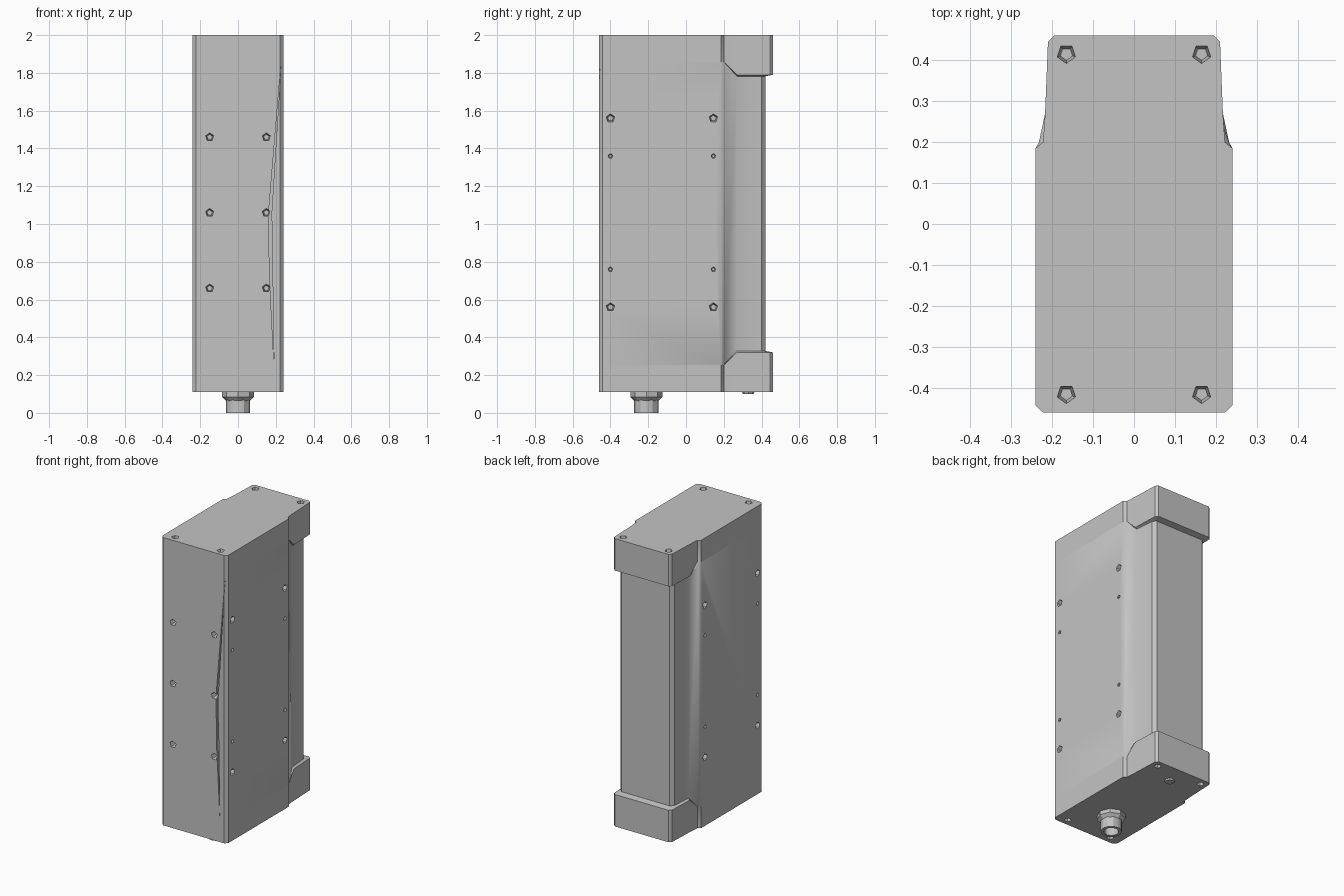
import bpy, bmesh
from math import pi
from mathutils import Matrix, Vector

default = bpy.data.objects.get("Cube")
if default:
    bpy.data.objects.remove(default, do_unlink=True)

grey = bpy.data.materials.new("light grey casing")
grey.use_nodes = True
colour = (0.55, 0.55, 0.55, 1)
grey.diffuse_color = colour
grey.node_tree.nodes["Principled BSDF"].inputs["Base Color"].default_value = colour


def make_object(name, bm, smooth=True):
    bmesh.ops.recalc_face_normals(bm, faces=bm.faces)
    mesh = bpy.data.meshes.new(name)
    bm.to_mesh(mesh)
    bm.free()
    mesh.materials.append(grey)
    obj = bpy.data.objects.new(name, mesh)
    bpy.context.collection.objects.link(obj)
    if smooth:
        bpy.ops.object.select_all(action='DESELECT')
        obj.select_set(True)
        bpy.context.view_layer.objects.active = obj
        bpy.ops.object.shade_smooth_by_angle(angle=pi / 6)
    return obj


def loft(bm, rings):
    """Skin a stack of closed rings and cap both ends."""
    loops = [[bm.verts.new(p) for p in ring] for ring in rings]
    n = len(loops[0])
    for low, high in zip(loops, loops[1:]):
        for i in range(n):
            j = (i + 1) % n
            bm.faces.new((low[i], low[j], high[j], high[i]))
    bm.faces.new(loops[0])
    bm.faces.new(loops[-1])


def mirrored_ring(half, heights):
    right = [(x, y, z) for (x, y), z in zip(half, heights)]
    return right + [(-x, y, z) for x, y, z in reversed(right)]


# Casing: wide front box, stepped end caps and a recessed rear window
front_half = [(0.222, -0.46), (0.24, -0.443), (0.24, 0.185)]
cap_half = front_half + [(0.222, 0.2), (0.217, 0.27), (0.21, 0.445), (0.195, 0.46)]
mid_half = front_half + [(0.232, 0.2), (0.205, 0.27), (0.195, 0.40), (0.175, 0.42)]
ledge = [0.14, 0.14, 0.14, 0.14, 0.21, 0.21, 0.21]
bottom, top, lip = 0.11, 2.0, 0.008
bm = bmesh.new()
loft(bm, [
    mirrored_ring(cap_half, [bottom] * 7),
    mirrored_ring(cap_half, [bottom + d for d in ledge]),
    mirrored_ring(mid_half, [bottom + d + lip for d in ledge]),
    mirrored_ring(mid_half, [top - d - lip for d in ledge]),
    mirrored_ring(cap_half, [top - d for d in ledge]),
    mirrored_ring(cap_half, [top] * 7),
])
casing = make_object("casing", bm, smooth=False)

# Screw holes: five-sided pits cut into the front, sides, top and bottom
bm = bmesh.new()


def pit(position, outward, radius, depth=0.04):
    outward = Vector(outward)
    turn = outward.to_track_quat('Z', 'Y').to_matrix().to_4x4()
    place = Matrix.Translation(Vector(position))
    bmesh.ops.create_cone(bm, cap_ends=True, segments=5, radius1=radius * 0.6,
                          radius2=radius * 1.2, depth=depth * 2,
                          matrix=place @ turn)


for side in (-1, 1):
    for z in (0.66, 1.06, 1.46):
        pit((side * 0.15, -0.46, z), (0, -1, 0), 0.025)
    for y in (-0.40, 0.145):
        for z, radius in ((0.56, 0.026), (1.56, 0.026), (0.76, 0.014), (1.36, 0.014)):
            pit((side * 0.24, y, z), (side, 0, 0), radius)
    for y in (-0.415, 0.415):
        pit((side * 0.165, y, top), (0, 0, 1), 0.026)
        pit((side * 0.165, y, bottom), (0, 0, -1), 0.024)
hole_cutter = make_object("hole_cutter", bm, smooth=False)

# Shallow crease along one front edge, running between the holes
crease = [(0.228, 1.85), (0.178, 1.06), (0.19, 0.27), (0.167, 0.72), (0.162, 1.06)]
bm = bmesh.new()
loft(bm, [[(x, y, z) for x, z in crease] for y in (-0.48, -0.445)])
crease_cutter = make_object("crease_cutter", bm, smooth=False)


def cut(target, cutter):
    cutter.hide_render = True
    mod = target.modifiers.new("cut", 'BOOLEAN')
    mod.operation, mod.solver, mod.object = 'DIFFERENCE', 'EXACT', cutter
    bpy.ops.object.select_all(action='DESELECT')
    target.select_set(True)
    bpy.context.view_layer.objects.active = target
    bpy.ops.object.modifier_apply(modifier=mod.name)
    bpy.data.objects.remove(cutter, do_unlink=True)


cut(casing, hole_cutter)
cut(casing, crease_cutter)
bpy.ops.object.shade_smooth_by_angle(angle=pi / 6)


def turned(name, profile, centre_y, sides):
    """Revolve a radius/height profile about a vertical axis."""
    bm = bmesh.new()
    rings = []
    for radius, z in profile:
        spin = [Matrix.Rotation(2 * pi * i / sides, 3, 'Z') @ Vector((radius, 0, z))
                for i in range(sides)]
        rings.append([p + Vector((0, centre_y, 0)) for p in spin])
    loft(bm, rings)
    return make_object(name, bm)


# Cable connector under the casing: nut, sleeve and hollow socket
turned("connector_nut", [(0.06, 0.06), (0.085, 0.085), (0.085, 0.115)], -0.21, 8)
turned("connector_sleeve", [(0.045, 0.05), (0.045, 0), (0.064, 0), (0.064, 0.07)], -0.21, 12)
turned("vent_plug", [(0.028, 0.1), (0.035, 0.115)], 0.33, 8)
